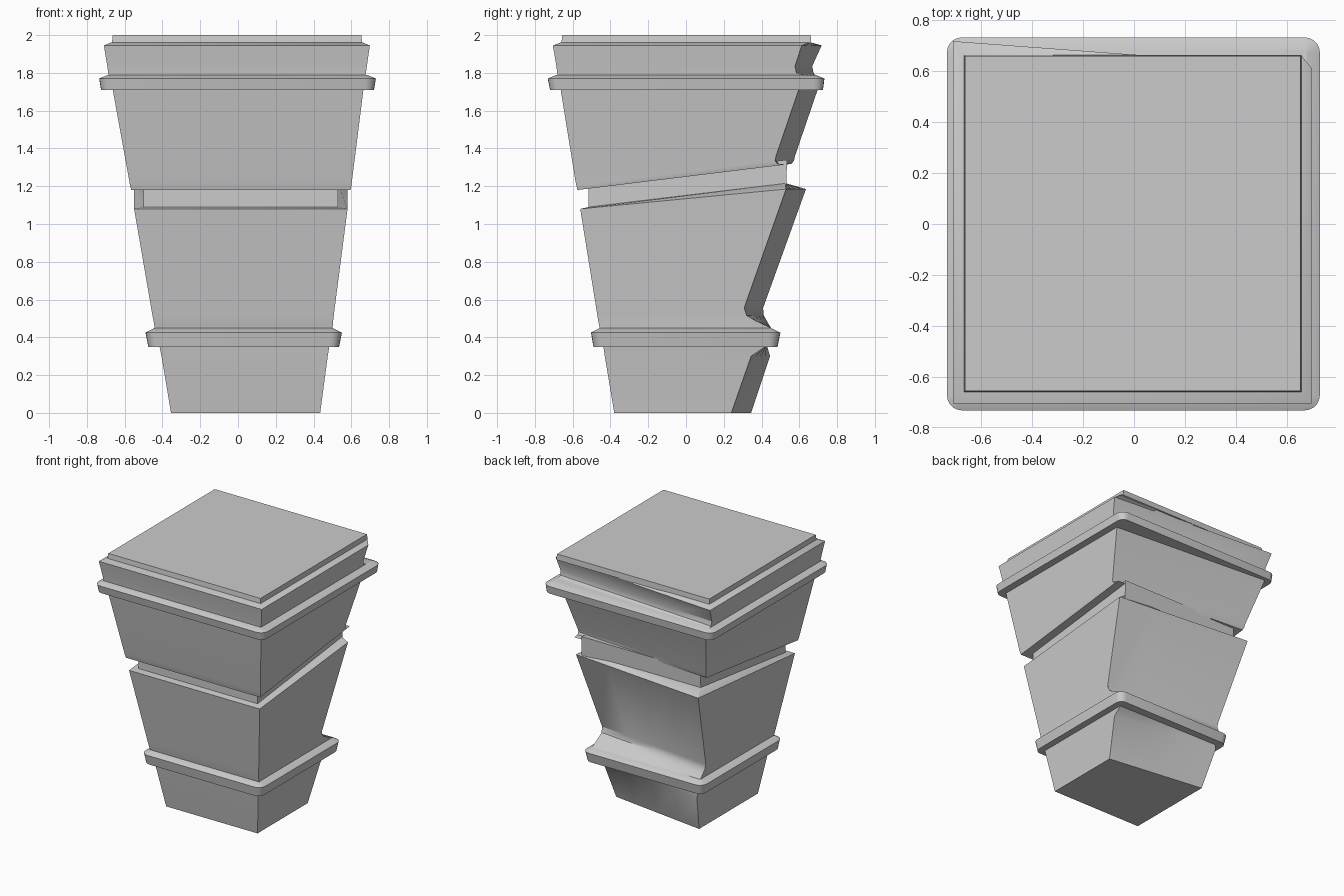
import bpy, bmesh
from math import pi, cos, sin


def finish(name, rings):
    """Skin a stack of equal-length rings and cap both ends."""
    bm = bmesh.new()
    loops = [[bm.verts.new(p) for p in r] for r in rings]
    n = len(loops[0])
    for a, b in zip(loops, loops[1:]):
        for i in range(n):
            j = (i + 1) % n
            bm.faces.new((a[i], a[j], b[j], b[i]))
    bm.faces.new(loops[0][::-1])
    bm.faces.new(loops[-1])
    bmesh.ops.recalc_face_normals(bm, faces=bm.faces)
    me = bpy.data.meshes.new(name)
    bm.to_mesh(me)
    bm.free()
    ob = bpy.data.objects.new(name, me)
    bpy.context.collection.objects.link(ob)
    bpy.ops.object.select_all(action='DESELECT')
    ob.select_set(True)
    bpy.context.view_layer.objects.active = ob
    bpy.ops.object.shade_smooth_by_angle(angle=0.6)
    return ob


def block(name, sections, cuts=4):
    """Section: left x, right x, front y, back-right y, back-left y, front z, back z."""
    rings = []
    for xl, xr, yf, yr, yl, zf, zb in sections:
        ring = [(xl, yf, zf), (xr, yf, zf)]
        for i in range(cuts + 1):
            t = i / cuts
            ring.append((xr + (xl - xr) * t, yr + (yl - yr) * t, zb))
        rings.append(ring)
    finish(name, rings)


def band(name, sections, seg=5):
    """Rounded rectangle collar. Section: left, right, front, back, z, corner radius."""
    rings = []
    for xl, xr, yf, yb, z, r in sections:
        ring = []
        for cx, cy, a0 in ((xr - r, yb - r, 0), (xl + r, yb - r, pi / 2),
                           (xl + r, yf + r, pi), (xr - r, yf + r, 1.5 * pi)):
            for i in range(seg + 1):
                a = a0 + pi / 2 * i / seg
                ring.append((cx + r * cos(a), cy + r * sin(a), z))
        rings.append(ring)
    finish(name, rings)


# tapered foot with skewed back
block("foot", [
    (-.355, .435, -.38, .24, .345, 0, 0),
    (-.405, .475, -.43, .345, .445, .30, .30),
    (-.415, .483, -.437, .42, .43, .35, .35)])

# lower collar
band("lower_collar", [
    (-.475, .535, -.49, .485, .35, .05),
    (-.49, .55, -.503, .50, .425, .06),
    (-.44, .50, -.455, .45, .45, .01)])

# middle block, back flares into the collar, top edge tilts up to the rear
block("middle_block", [
    (-.44, .50, -.455, .45, .45, .44, .45),
    (-.445, .503, -.462, .37, .428, .475, .487),
    (-.45, .505, -.467, .322, .412, .50, .515),
    (-.457, .51, -.473, .308, .408, .54, .555),
    (-.55, .58, -.56, .53, .635, 1.08, 1.185),
    (-.50, .53, -.515, .525, .53, 1.09, 1.215)])

# recessed neck inside the tilted groove
block("neck", [
    (-.50, .53, -.515, .53, .53, 1.05, 1.17),
    (-.50, .53, -.515, .535, .535, 1.22, 1.34)])

# upper block
block("upper_block", [
    (-.565, .595, -.575, .53, .53, 1.18, 1.315),
    (-.568, .598, -.577, .485, .557, 1.19, 1.318),
    (-.571, .60, -.58, .472, .572, 1.20, 1.335),
    (-.575, .603, -.585, .477, .577, 1.225, 1.36),
    (-.665, .665, -.665, .60, .70, 1.72, 1.72)])

# upper collar
band("upper_collar", [
    (-.725, .72, -.72, .725, 1.71, .05),
    (-.735, .73, -.732, .733, 1.77, .06),
    (-.685, .68, -.685, .685, 1.79, .01)])

# cap block with flat top plate
block("cap", [
    (-.685, .675, -.68, .65, .69, 1.78, 1.78),
    (-.687, .677, -.682, .585, .675, 1.80, 1.80),
    (-.692, .682, -.686, .577, .668, 1.835, 1.835),
    (-.71, .698, -.705, .613, .718, 1.945, 1.945),
    (-.668, .658, -.66, .66, .66, 1.962, 1.962)])
block("top_plate", [
    (-.668, .658, -.66, .663, .663, 1.955, 1.955),
    (-.663, .653, -.655, .66, .66, 2.0, 2.0)])
